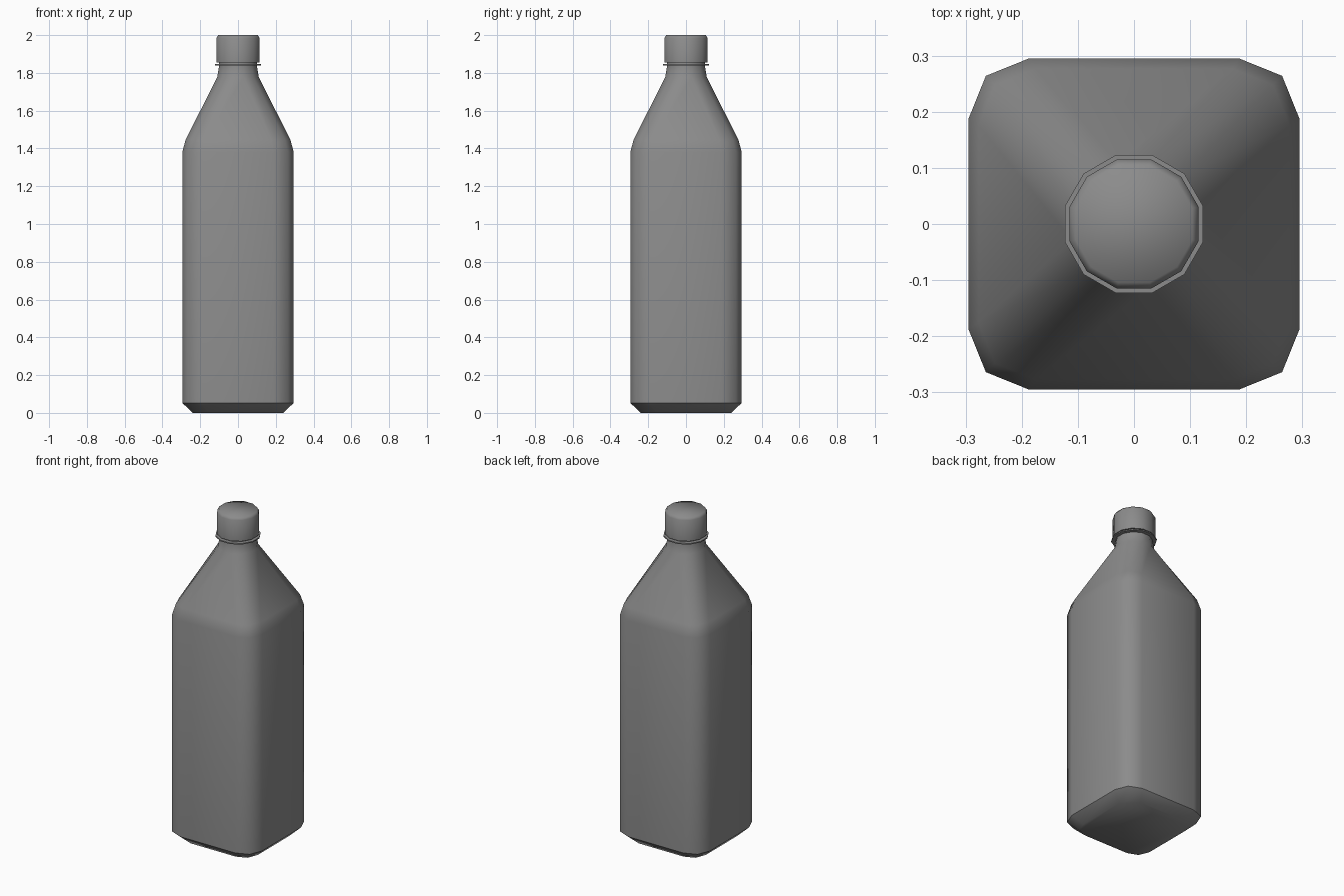
import bpy, bmesh
from math import cos, sin, pi

cube = bpy.data.objects.get("Cube")
if cube:
    bpy.data.objects.remove(cube, do_unlink=True)

GREY = (0.26, 0.26, 0.26, 1)
grey = bpy.data.materials.new("grey_plastic")
grey.use_nodes = True
grey.diffuse_color = GREY
grey.node_tree.nodes["Principled BSDF"].inputs["Base Color"].default_value = GREY


def circle(r):
    return [(r * cos(pi * (2 * i + 1) / 12), r * sin(pi * (2 * i + 1) / 12)) for i in range(12)]


def square(half):
    """Square with chamfered corners, three points per corner."""
    a, b = half * 0.635, half * 0.895
    pts = []
    x, y = 1, 0
    for _ in range(4):
        for u, v in ((half, a), (b, b), (a, half)):
            pts.append((x * u - y * v, y * u + x * v))
        x, y = -y, x
    return pts


def loft(name, rings, sharp=()):
    """Skin rings of (outline, z); 'sharp' lists the rings with a hard edge."""
    bm = bmesh.new()
    loops = [[bm.verts.new((x, y, z)) for x, y in outline] for outline, z in rings]
    for low, high in zip(loops, loops[1:]):
        for i in range(12):
            j = (i + 1) % 12
            bm.faces.new((low[i], low[j], high[j], high[i]))
    bm.faces.new(loops[0][::-1])
    bm.faces.new(loops[-1])
    for f in bm.faces:
        f.smooth = True
    for k in sharp:
        for i in range(12):
            bm.edges.get((loops[k][i], loops[k][(i + 1) % 12])).smooth = False
    mesh = bpy.data.meshes.new(name)
    bm.to_mesh(mesh)
    bm.free()
    mesh.materials.append(grey)
    obj = bpy.data.objects.new(name, mesh)
    bpy.context.collection.objects.link(obj)
    return obj


# Square body tapering into a round neck
loft("bottle_body", [
    (square(0.24), 0), (square(0.295), 0.053), (square(0.295), 1.38),
    (square(0.277), 1.447), (circle(0.114), 1.777), (circle(0.104), 1.835),
    (circle(0.104), 1.87),
], sharp=(1, 6))

# Thin collar under the cap
loft("neck_collar", [(circle(0.127), 1.84), (circle(0.127), 1.847)], sharp=(0, 1))

# Screw cap with a softened top edge
loft("cap", [
    (circle(0.119), 1.856), (circle(0.119), 1.985), (circle(0.108), 2.0),
], sharp=(0,))
